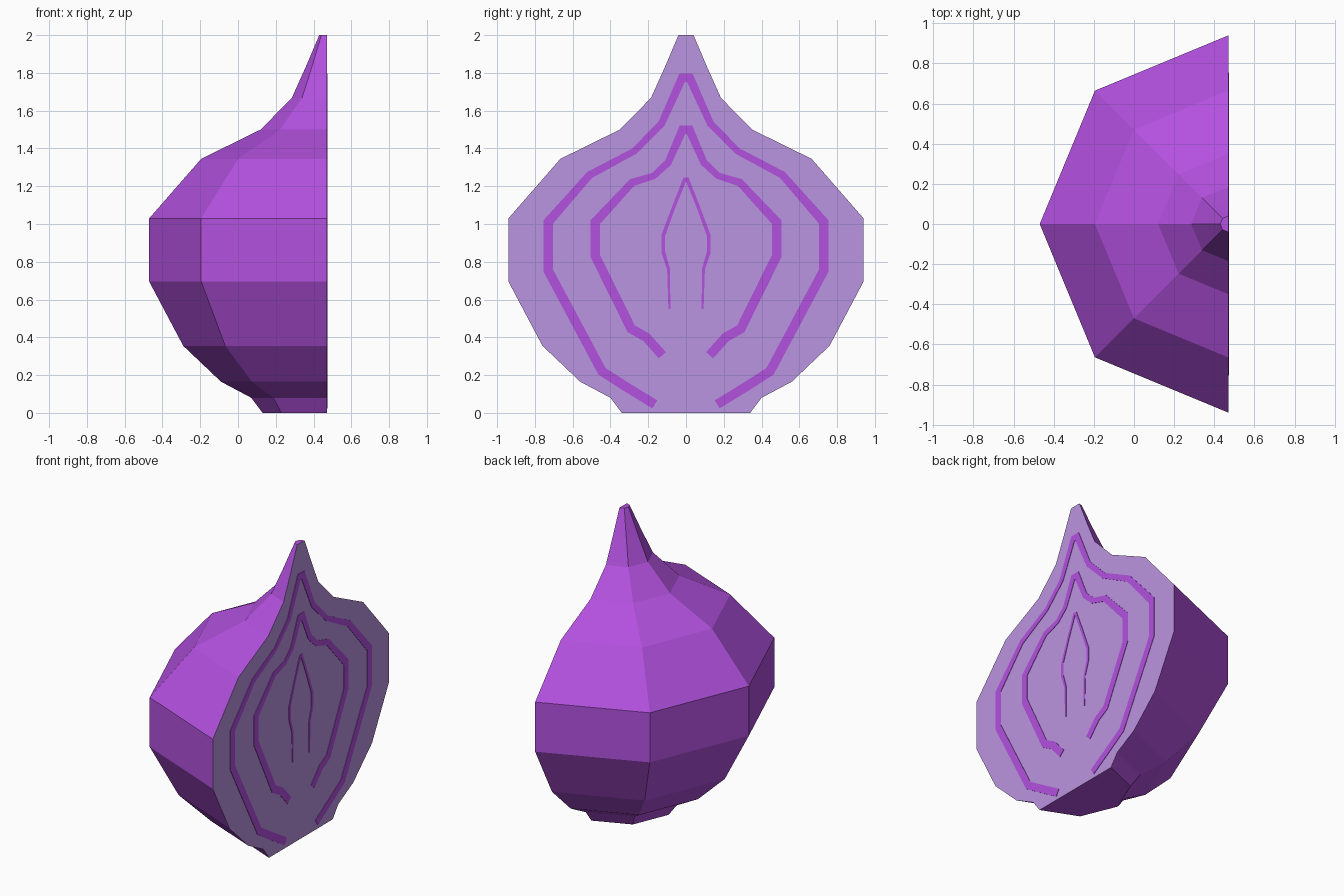
import bpy, bmesh, math
from mathutils import Vector

if "Cube" in bpy.data.objects:
    bpy.data.objects.remove(bpy.data.objects["Cube"])

CUT_X = 0.47      # plane of the cut, also the onion's axis
SIDES = 8         # sides of the full onion; half of them remain


def material(name, rgb):
    m = bpy.data.materials.new(name)
    m.diffuse_color = (*rgb, 1)
    m.use_nodes = True
    m.node_tree.nodes["Principled BSDF"].inputs["Base Color"].default_value = m.diffuse_color
    return m


skin = material("purple skin", (0.45, 0.082, 0.74))
flesh = material("pale purple flesh", (0.50, 0.30, 0.75))


def make_object(name, bm, mats):
    mesh = bpy.data.meshes.new(name)
    bm.to_mesh(mesh)
    bm.free()
    for m in mats:
        mesh.materials.append(m)
    ob = bpy.data.objects.new(name, mesh)
    bpy.context.collection.objects.link(ob)
    return ob


# Onion half: profile (radius, height) swept through half a turn
profile = [(0.34, 0), (0.40, 0.08), (0.56, 0.165), (0.76, 0.355), (0.94, 0.695),
           (0.94, 1.03), (0.665, 1.345), (0.35, 1.5), (0.185, 1.668),
           (0.11, 1.835), (0.04, 2.0)]
bm = bmesh.new()
half = SIDES // 2
rings = []
for r, z in profile:
    angles = [math.pi / 2 + i * 2 * math.pi / SIDES for i in range(half + 1)]
    rings.append([bm.verts.new((CUT_X + r * math.cos(a), r * math.sin(a), z))
                  for a in angles])
for low, high in zip(rings, rings[1:]):
    for i in range(half):
        bm.faces.new((low[i], low[i + 1], high[i + 1], high[i]))
bm.faces.new(rings[0])
bm.faces.new(rings[-1])
# Flat cut face in the flesh colour
cut = bm.faces.new([r[0] for r in rings] + [r[-1] for r in reversed(rings)])
cut.material_index = 1
bmesh.ops.recalc_face_normals(bm, faces=bm.faces)
make_object("onion_half", bm, [skin, flesh])


def layer_line(name, side, widths):
    """Mirrored, mitred ribbon on the cut face; side runs from tip to root."""
    pts = [Vector((-y, z)) for y, z in reversed(side)] + [Vector(p) for p in side]
    ws = list(reversed(widths)) + list(widths)
    bm = bmesh.new()
    pairs = []
    for i, p in enumerate(pts):
        d0 = (p - pts[max(i - 1, 0)]).normalized()
        d1 = (pts[min(i + 1, len(pts) - 1)] - p).normalized()
        d = (d0 + d1).normalized()
        n = Vector((-d.y, d.x))
        ref = d1 if d1.length else d0
        n *= ws[i] / 2 / max(n.dot(Vector((-ref.y, ref.x))), 0.5)
        pairs.append([bm.verts.new((CUT_X + 0.003, *(p + s * n))) for s in (1, -1)])
    for a, b in zip(pairs, pairs[1:]):
        f = bm.faces.new((a[0], a[1], b[1], b[0]))
        f.normal_update()
        if f.normal.x < 0:
            f.normal_flip()
    ob = make_object(name, bm, [skin])
    mod = ob.modifiers.new("thickness", "SOLIDIFY")
    mod.thickness = 0.006
    mod.offset = -1


# Layer lines seen in the cut
outer = [(0.02, 1.775), (0.13, 1.53), (0.275, 1.385), (0.51, 1.26), (0.73, 1.01),
         (0.73, 0.755), (0.445, 0.22), (0.32, 0.14), (0.165, 0.045)]
middle = [(0.018, 1.5), (0.095, 1.325), (0.17, 1.255), (0.285, 1.22), (0.48, 1.01),
          (0.48, 0.83), (0.29, 0.445), (0.21, 0.4), (0.125, 0.305)]
inner = [(0.007, 1.235), (0.065, 1.09), (0.12, 0.94), (0.12, 0.85), (0.092, 0.76),
         (0.088, 0.55)]
layer_line("outer_layer_line", outer, [0.045, 0.038, 0.035, 0.04] + [0.05] * 5)
layer_line("middle_layer_line", middle, [0.045, 0.038, 0.035, 0.04] + [0.05] * 5)
layer_line("inner_layer_line", inner, [0.02, 0.018, 0.02, 0.02, 0.016, 0.01])
